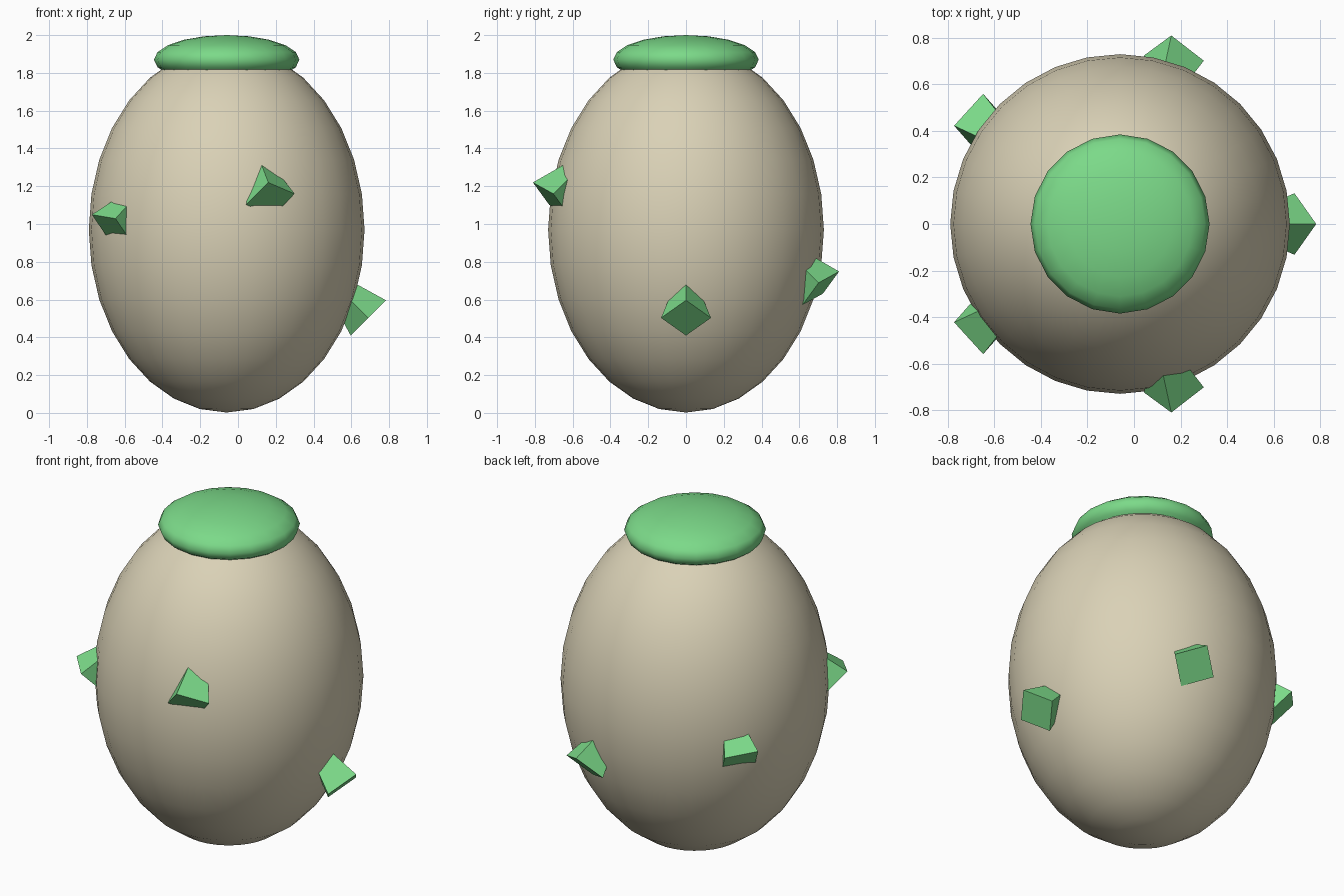
import bpy
from math import cos, sin, tau
from mathutils import Vector

cube = bpy.data.objects.get("Cube")
if cube:
    bpy.data.objects.remove(cube, do_unlink=True)


def make_material(name, color):
    mat = bpy.data.materials.new(name)
    mat.use_nodes = True
    mat.diffuse_color = color
    bsdf = next(n for n in mat.node_tree.nodes if n.type == 'BSDF_PRINCIPLED')
    bsdf.inputs["Base Color"].default_value = color
    return mat


beige = make_material("pale beige", (0.70, 0.64, 0.47, 1))
green = make_material("fresh green", (0.20, 0.70, 0.25, 1))
AXIS_X = -0.06


def finish(name, mat):
    obj = bpy.context.object
    obj.name = name
    obj.data.materials.append(mat)
    return obj


def ellipsoid(name, mat, z, radius, half_height, segments, rings):
    bpy.ops.mesh.primitive_uv_sphere_add(segments=segments, ring_count=rings,
                                         radius=1, location=(AXIS_X, 0, z))
    obj = finish(name, mat)
    obj.scale = (radius, radius, half_height)
    bpy.ops.object.transform_apply(location=False, rotation=False, scale=True)
    bpy.ops.object.shade_smooth()
    return obj


# Egg-shaped body and the flattened cap resting on top
ellipsoid("body", beige, 0.97, 0.73, 0.968, 32, 16)
ellipsoid("cap", green, 1.87, 0.385, 0.13, 20, 10)

# Four-sided spikes spiral up the body, points buried and bases tilted down and out
DEPTH = 0.45
for k in range(5):
    angle = tau * k / 5
    base = Vector((AXIS_X + 0.75 * cos(angle), 0.75 * sin(angle), 0.503 + 0.157 * k))
    inward = Vector((-cos(angle), -sin(angle), 1)).normalized()
    bpy.ops.mesh.primitive_cone_add(vertices=4, radius1=0.132, radius2=0, depth=DEPTH,
                                    location=base + inward * DEPTH / 2)
    spike = finish(f"spike_{k + 1}", green)
    spike.rotation_euler = Vector((0, 0, 1)).rotation_difference(inward).to_euler()
